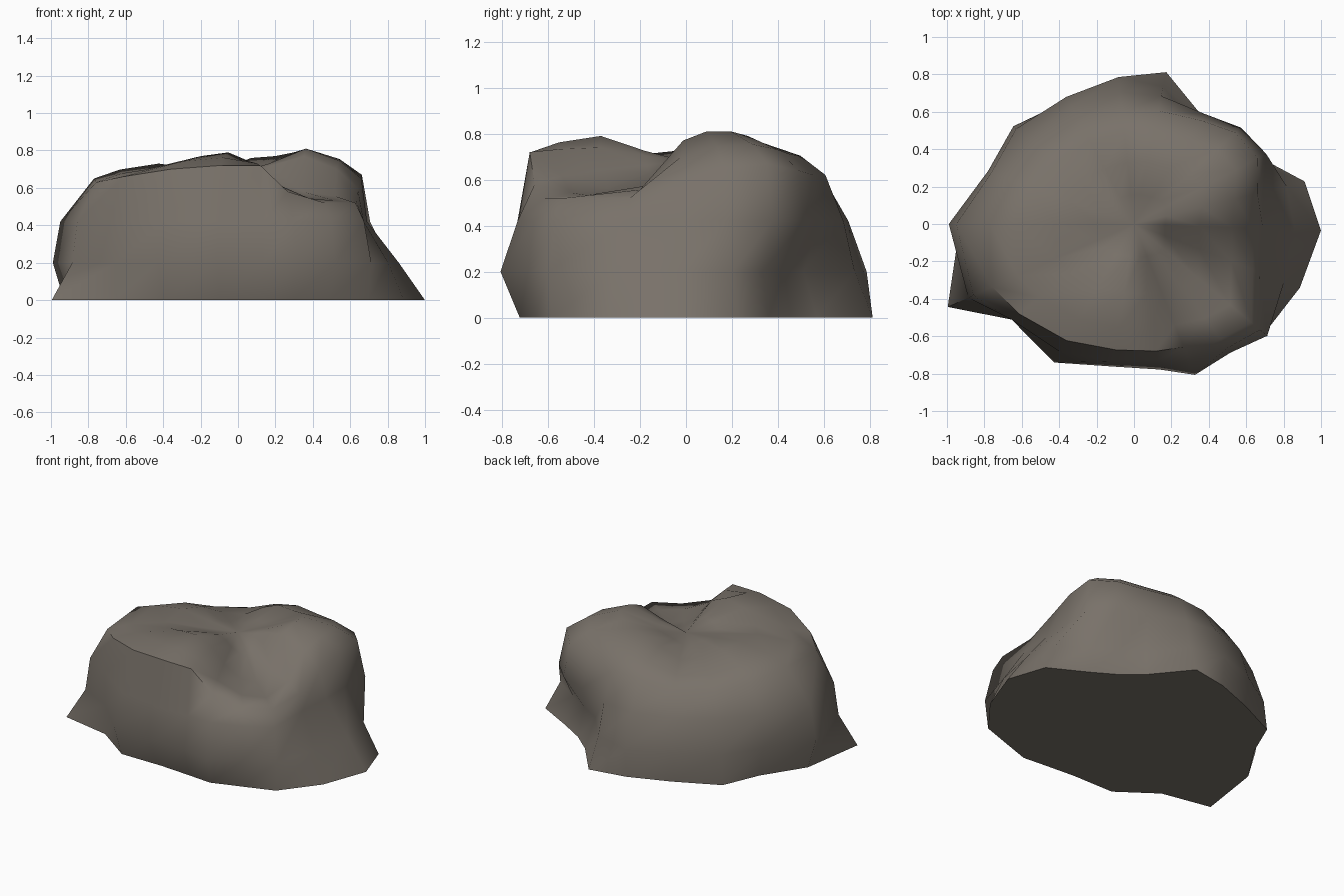
import bpy, bmesh, math

if "Cube" in bpy.data.objects:
    bpy.data.objects.remove(bpy.data.objects["Cube"])

# Boulder profiles around the z axis:
# angle, radius at z=0, z=0.2, z=0.42, shoulder radius, shoulder height, inner top height
PROFILES = [
    (358, 1.00, .86, .69, .64, .60, .77),
    (14, .94, .84, .71, .68, .65, .81),
    (28, .76, .71, .80, .75, .67, .81),
    (42, .68, .64, .77, .73, .64, .79),
    (57, .68, .61, .70, .66, .62, .77),
    (78, .83, .75, .70, .62, .62, .76),
    (96, .77, .79, .71, .60, .61, .72),
    (118, .75, .77, .71, .61, .57, .65),
    (141, .83, .81, .74, .65, .56, .66),
    (160, .80, .83, .81, .70, .60, .71),
    (180, .93, .99, .95, .77, .65, .73),
    (204, 1.09, .97, .94, .83, .63, .71),
    (218, .83, .83, .83, .78, .66, .72),
    (240, .80, .855, .79, .72, .70, .77),
    (262, .70, .77, .74, .68, .72, .79),
    (280, .72, .79, .74, .69, .72, .74),
    (292, .78, .87, .79, .71, .58, .64),
    (307, .82, .86, .83, .77, .52, .56),
    (320, .91, .93, .88, .82, .52, .54),
    (339, .95, .86, .72, .68, .52, .58),
]
HOLLOW = .68


def profile_points(p):
    """Radius/height pairs from the ground to the inner top."""
    ang, r0, r1, r2, rs, zs, zi = p
    return [(r0, 0), (r1, .2), (r2, .42), (rs, zs),
            (rs * .82, zs + (zi - zs) * .6), (rs * .55, zi),
            (rs * .26, zi + (HOLLOW - zi) * .6)]


bm = bmesh.new()
columns = []
for p in PROFILES:
    a = math.radians(p[0])
    columns.append([bm.verts.new((r * math.cos(a), r * math.sin(a), z))
                    for r, z in profile_points(p)])

# Sides and top, closed by a central hollow and a flat base
centre = bm.verts.new((0, 0, HOLLOW))
n = len(columns)
for i in range(n):
    a, b = columns[i], columns[(i + 1) % n]
    for k in range(len(a) - 1):
        bm.faces.new((a[k], b[k], b[k + 1], a[k + 1]))
    bm.faces.new((a[-1], b[-1], centre))
bm.faces.new([c[0] for c in reversed(columns)])
bmesh.ops.recalc_face_normals(bm, faces=bm.faces)

mesh = bpy.data.meshes.new("boulder")
bm.to_mesh(mesh)
bm.free()
boulder = bpy.data.objects.new("boulder", mesh)
bpy.context.collection.objects.link(boulder)

# Stone colour
stone = bpy.data.materials.new("warm grey stone")
stone.diffuse_color = (.19, .167, .142, 1)
stone.use_nodes = True
stone.node_tree.nodes["Principled BSDF"].inputs["Base Color"].default_value = stone.diffuse_color
mesh.materials.append(stone)

bpy.context.view_layer.objects.active = boulder
boulder.select_set(True)
bpy.ops.object.shade_smooth_by_angle(angle=math.radians(58))
